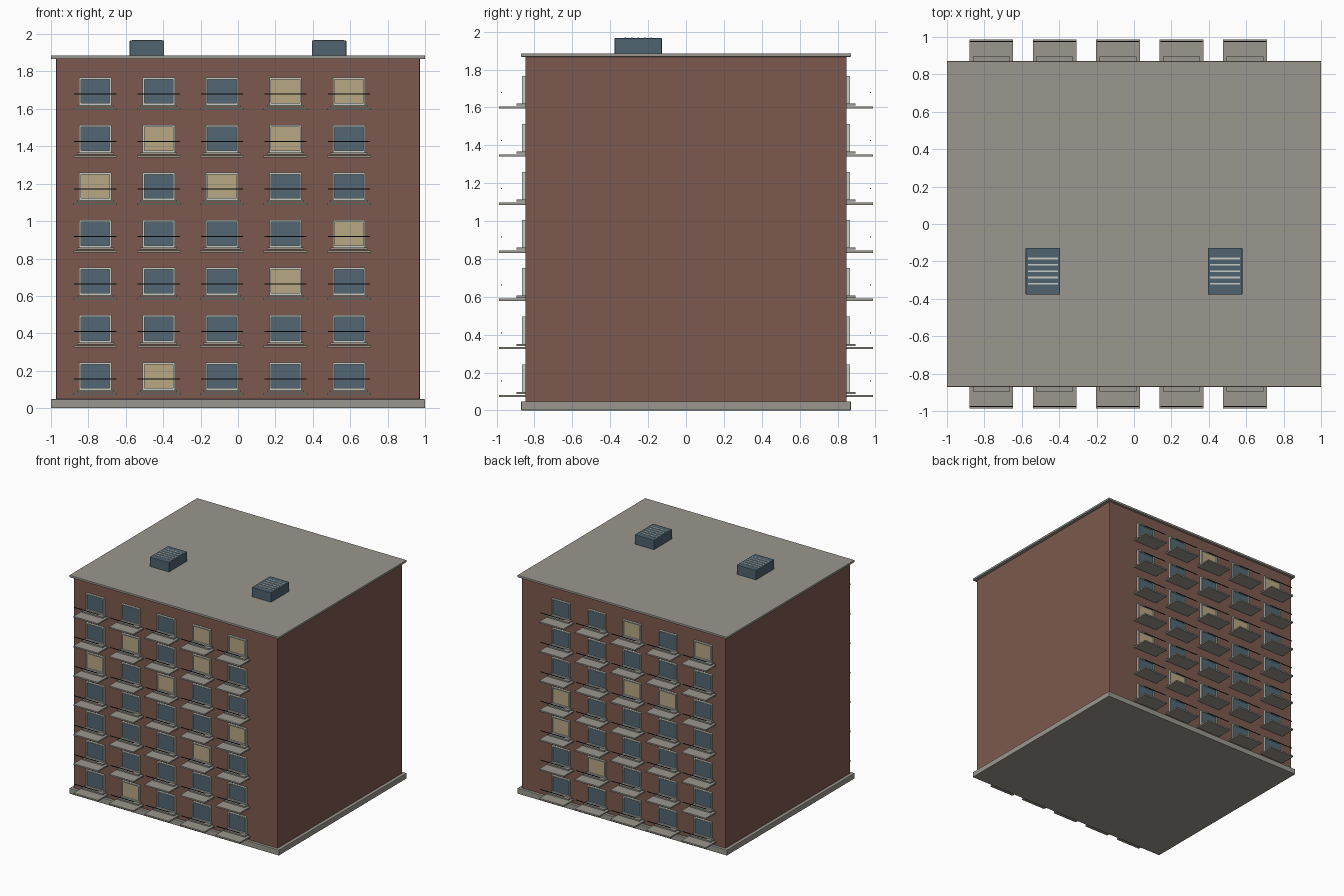
import bpy, bmesh
from mathutils import Matrix, Vector

cube = bpy.data.objects.get("Cube")
if cube:
    bpy.data.objects.remove(cube, do_unlink=True)


def material(name, rgb):
    """Flat colour given as 0-255 display values, stored as linear."""
    lin = [((c / 255 + 0.055) / 1.055) ** 2.4 for c in rgb] + [1.0]
    m = bpy.data.materials.new(name)
    m.use_nodes = True
    m.diffuse_color = lin
    bsdf = m.node_tree.nodes["Principled BSDF"]
    bsdf.inputs["Base Color"].default_value = lin
    bsdf.inputs["Roughness"].default_value = 0.9
    return m


BRICK = material("brick", (124, 89, 77))
CONCRETE = material("concrete", (154, 151, 142))
GLASS = material("dark glass", (82, 103, 115))
LIT = material("lit glass", (184, 167, 131))
FRAME = material("pale frame", (200, 204, 196))
RAIL = material("dark rail", (32, 37, 45))
METAL = material("blue grey metal", (78, 99, 112))


def boxes(name, items, mats, bevel=0.0):
    """One object from many boxes: (x range, y range, z range, material index)."""
    bm = bmesh.new()
    for xr, yr, zr, idx in items:
        lo = Vector(min(r) for r in (xr, yr, zr))
        hi = Vector(max(r) for r in (xr, yr, zr))
        mat = Matrix.Translation((lo + hi) / 2) @ Matrix.Diagonal((*(hi - lo), 1))
        new = bmesh.ops.create_cube(bm, size=1, matrix=mat)
        for face in {f for v in new["verts"] for f in v.link_faces}:
            face.material_index = idx
    mesh = bpy.data.meshes.new(name)
    bm.to_mesh(mesh)
    bm.free()
    for m in mats:
        mesh.materials.append(m)
    obj = bpy.data.objects.new(name, mesh)
    bpy.context.collection.objects.link(obj)
    if bevel:
        mod = obj.modifiers.new("soft edges", "BEVEL")
        mod.width = bevel
        mod.segments = 2
    return obj


def span(centre, size):
    return (centre - size / 2, centre + size / 2)


# Main volume, plinth and roof slab
WALL = 0.848
boxes("brick_body", [(span(0, 1.945), span(0, 2 * WALL), (0.01, 1.87), 0)], [BRICK], 0.004)
boxes("plinth", [(span(0, 2), span(0, 1.742), (0, 0.048), 0)], [CONCRETE], 0.004)
boxes("roof_slab", [(span(0, 2), span(0, 1.742), (1.867, 1.885), 0)], [CONCRETE], 0.003)

# Window grid shared by both facades
COLUMNS = [-0.763 + 0.339 * i for i in range(5)]
FLOORS = [0.254 * i for i in range(7)]
LIT_FRONT = {(6, 3), (6, 4), (5, 1), (5, 3), (4, 0), (4, 2), (3, 4), (2, 3), (0, 1)}
LIT_BACK = {(6, 2), (6, 0), (4, 2), (4, 1), (3, 4), (2, 4), (1, 3)}


def facade(label, side, lit):
    frames, panes, sills, slabs, rails = [], [], [], [], []
    inner = side * (WALL - 0.01)

    def depth(y):
        return (inner, side * y)

    for f, base in enumerate(FLOORS):
        low, high, bar = base + 0.098, base + 0.243, 0.009
        for c, x in enumerate(COLUMNS):
            half = 0.086
            # Frame: two jambs, head and bottom bar around the pane
            for s in (-1, 1):
                frames.append(((x + s * half, x + s * (half - bar)), depth(0.866), (low, high), 0))
            for z in (low, high - bar):
                frames.append((span(x, 2 * (half - bar)), depth(0.866), (z, z + bar), 0))
            panes.append((span(x, 2 * (half - bar)), depth(0.856),
                          (low + bar, high - bar), int((f, c) in lit)))
            sills.append((span(x, 0.198), depth(0.896), (base + 0.087, base + 0.098), 0))
            slabs.append((span(x, 0.234), depth(0.987), (base + 0.070, base + 0.082), 0))
            rails.append((span(x, 0.226), span(side * 0.975, 0.005),
                          span(base + 0.155, 0.005), 0))
    boxes(label + "_window_frames", frames, [FRAME])
    boxes(label + "_window_panes", panes, [GLASS, LIT])
    boxes(label + "_window_sills", sills, [CONCRETE])
    boxes(label + "_balcony_slabs", slabs, [CONCRETE])
    boxes(label + "_balcony_rails", rails, [RAIL])


facade("front", -1, LIT_FRONT)
facade("back", 1, LIT_BACK)

# Rooftop ventilation units with pale slats on top
for label, x in (("right", -0.487), ("left", 0.487)):
    boxes(label + "_roof_unit", [(span(x, 0.184), span(-0.252, 0.25), (1.88, 1.966), 0)],
          [METAL], 0.004)
    slats = [(span(x, 0.16), span(-0.252 + 0.034 * i, 0.009), (1.963, 1.968), 0)
             for i in range(-2, 3)]
    boxes(label + "_roof_unit_slats", slats, [FRAME])
